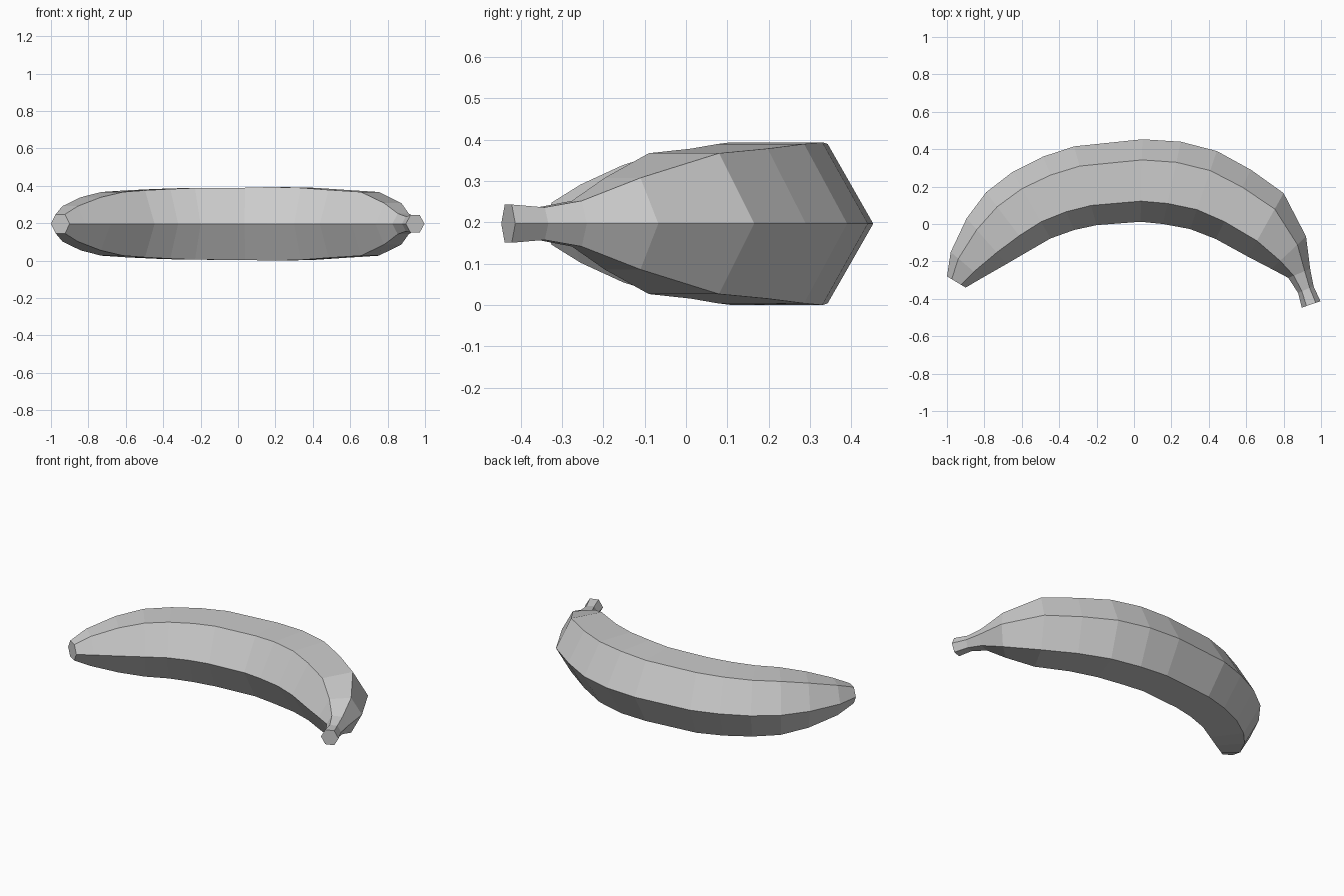
import bpy, bmesh, math
from mathutils import Vector

if "Cube" in bpy.data.objects:
    bpy.data.objects.remove(bpy.data.objects["Cube"])

# Each ring of the peel: (outer x, outer y, inner x, inner y), tip to stem
RINGS = [
    (-1.00, -0.28, -0.90, -0.34),
    (-0.98, -0.15, -0.815, -0.29),
    (-0.895, 0.03, -0.68, -0.213),
    (-0.79, 0.17, -0.555, -0.14),
    (-0.65, 0.278, -0.446, -0.077),
    (-0.487, 0.36, -0.32, -0.032),
    (-0.32, 0.415, -0.20, -0.006),
    (0.045, 0.453, 0.035, 0.012),
    (0.25, 0.44, 0.155, 0.0),
    (0.443, 0.39, 0.30, -0.027),
    (0.625, 0.29, 0.437, -0.08),
    (0.80, 0.165, 0.61, -0.175),
    (0.92, -0.067, 0.735, -0.24),
    (0.942, -0.24, 0.825, -0.288),
    (0.96, -0.333, 0.877, -0.368),
    (0.997, -0.413, 0.897, -0.447),
]
SIDES = 6
MID_Z = 0.196


def hex_ring(bm, ox, oy, ix, iy):
    """Regular hexagon standing upright, spanning the outer and inner points."""
    outer, inner = Vector((ox, oy, MID_Z)), Vector((ix, iy, MID_Z))
    centre, arm = (outer + inner) / 2, (outer - inner) / 2
    up = Vector((0, 0, arm.length * 1.01))
    angles = [math.tau * i / SIDES for i in range(SIDES)]
    return [bm.verts.new(centre + arm * math.cos(a) + up * math.sin(a)) for a in angles]


# Banana: hexagonal skin lofted through the rings, closed at tip and stem
bm = bmesh.new()
rings = [hex_ring(bm, *r) for r in RINGS]
for a, b in zip(rings, rings[1:]):
    for i in range(SIDES):
        j = (i + 1) % SIDES
        bm.faces.new((a[i], a[j], b[j], b[i]))
bm.faces.new(rings[0])
bm.faces.new(rings[-1])
bmesh.ops.recalc_face_normals(bm, faces=bm.faces)

# Rest it on the ground
low = min(v.co.z for v in bm.verts)
bmesh.ops.translate(bm, verts=bm.verts, vec=(0, 0, -low))

mesh = bpy.data.meshes.new("banana")
bm.to_mesh(mesh)
bm.free()
banana = bpy.data.objects.new("banana", mesh)
bpy.context.collection.objects.link(banana)
